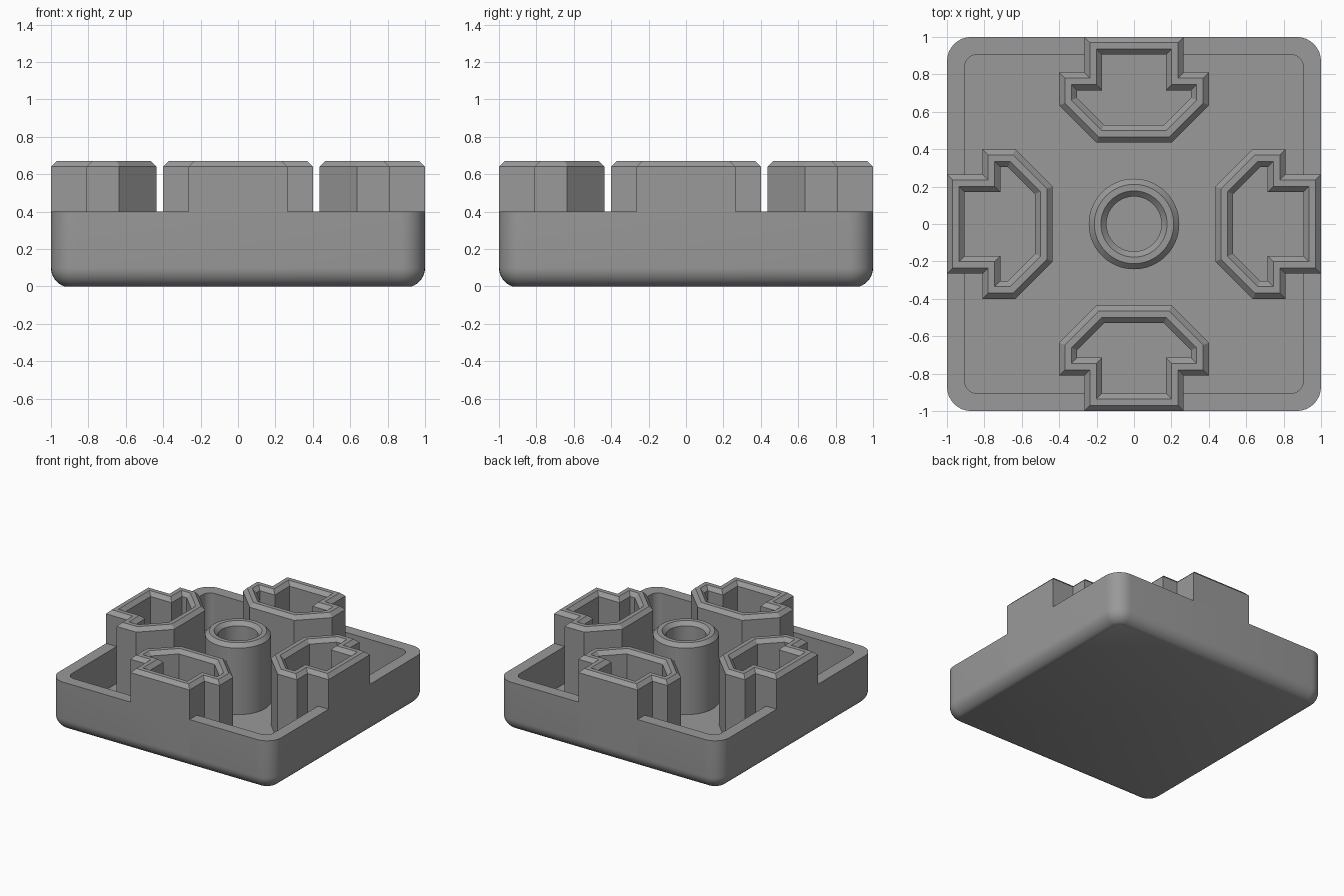
import bpy, bmesh, math
from mathutils import Vector, Matrix

if "Cube" in bpy.data.objects:
    bpy.data.objects.remove(bpy.data.objects["Cube"], do_unlink=True)

grey = bpy.data.materials.new("mid_grey")
grey.use_nodes = True
colour = (0.32, 0.32, 0.32, 1)
grey.diffuse_color = colour
grey.node_tree.nodes["Principled BSDF"].inputs["Base Color"].default_value = colour

FLOOR, RIM, TOP = 0.1, 0.4, 0.67
WALL, CHAMFER = 0.095, 0.03


def loft(name, rings, closed=False, turn=0):
    """Join equal-length rings of 3D points; cap the ends unless closed."""
    bm = bmesh.new()
    loops = [[bm.verts.new(p) for p in ring] for ring in rings]
    pairs = list(zip(loops, loops[1:]))
    if closed:
        pairs.append((loops[-1], loops[0]))
    else:
        bm.faces.new(loops[0][::-1])
        bm.faces.new(loops[-1])
    for a, b in pairs:
        for i in range(len(a)):
            j = (i + 1) % len(a)
            bm.faces.new((a[i], a[j], b[j], b[i]))
    bmesh.ops.rotate(bm, verts=bm.verts, matrix=Matrix.Rotation(turn, 3, "Z"))
    bmesh.ops.recalc_face_normals(bm, faces=bm.faces)
    mesh = bpy.data.meshes.new(name)
    bm.to_mesh(mesh)
    bm.free()
    mesh.materials.append(grey)
    obj = bpy.data.objects.new(name, mesh)
    bpy.context.collection.objects.link(obj)
    bpy.ops.object.select_all(action="DESELECT")
    obj.select_set(True)
    bpy.context.view_layer.objects.active = obj
    bpy.ops.object.shade_smooth_by_angle(angle=math.radians(30))
    return obj


def rounded_square(half, radius, z, steps=8):
    points = []
    for corner in range(4):
        for i in range(steps + 1):
            a = math.pi / 2 * (corner + i / steps)
            mid = math.pi / 2 * corner + math.pi / 4
            c = (half - radius) * math.sqrt(2)
            points.append((c * math.cos(mid) + radius * math.cos(a),
                           c * math.sin(mid) + radius * math.sin(a), z))
    return points


def inset(outline, d, z):
    """Mitred inward offset of a counter-clockwise outline."""
    points = []
    for i, p in enumerate(outline):
        before = (p - outline[i - 1]).normalized()
        after = (outline[(i + 1) % len(outline)] - p).normalized()
        n1, n2 = Vector((-before.y, before.x)), Vector((-after.y, after.x))
        q = p + (n1 + n2) * d / (1 + n1.dot(n2))
        points.append((q.x, q.y, z))
    return points


def chamfered_wall(name, outline, turn=0):
    profile = [(0, FLOOR), (0, TOP - CHAMFER), (CHAMFER, TOP),
               (WALL - CHAMFER, TOP), (WALL, TOP - CHAMFER), (WALL, FLOOR)]
    return loft(name, [inset(outline, d, z) for d, z in profile], True, turn)


# Open tray with a rounded underside
R, SWEEP, CORNER = 0.106, math.radians(70.5), 0.13
rings = []
for i in range(9):
    a = SWEEP * (1 - i / 8)
    d = R * (1 - math.cos(a))
    rings.append(rounded_square(1 - d, CORNER - d, max(0, FLOOR - R * math.sin(a))))
rings += [rounded_square(1, CORNER, RIM),
          rounded_square(1 - WALL, 0.065, RIM),
          rounded_square(1 - WALL, 0.065, FLOOR)]
loft("tray", rings)

# Four keyed sockets, one on each side
half_outline = [(0.265, -1), (0.265, -0.81), (0.4, -0.81), (0.4, -0.635), (0.2, -0.435)]
outline = [Vector(p) for p in half_outline]
outline += [Vector((-x, y)) for x, y in reversed(half_outline)]
for k, side in enumerate(("front", "left", "back", "right")):
    chamfered_wall(side + "_socket", outline, k * math.pi / 2)

# Hollow centre post
circle = [Vector((math.cos(a), math.sin(a))) * 0.242
          for a in (math.tau * i / 64 for i in range(64))]
chamfered_wall("centre_post", circle)
